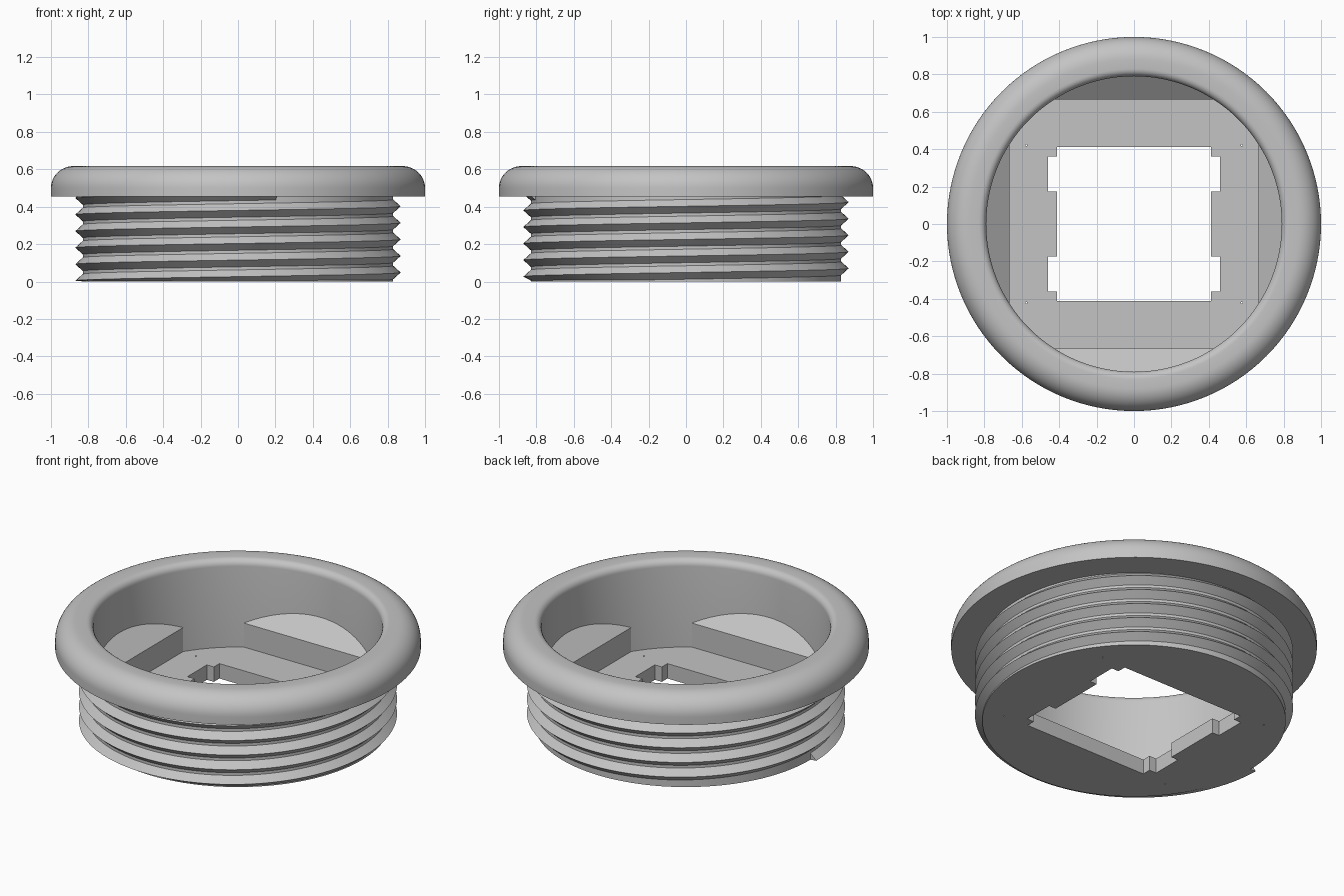
import bpy, bmesh, math

if "Cube" in bpy.data.objects:
    bpy.data.objects.remove(bpy.data.objects["Cube"], do_unlink=True)

STEPS = 128
BORE, ROOT, CREST = 0.79, 0.83, 0.87
FLOOR, LEDGE, SQUARE = 0.09, 0.235, 0.665
RIM_LOW, TOP = 0.455, 0.617
PITCH = 0.0885

grey = bpy.data.materials.new("plain grey")
grey.use_nodes = True
grey.diffuse_color = (0.55, 0.55, 0.55, 1)
grey.node_tree.nodes["Principled BSDF"].inputs["Base Color"].default_value = (0.55, 0.55, 0.55, 1)


def finish(name, bm):
    bmesh.ops.recalc_face_normals(bm, faces=bm.faces[:])
    mesh = bpy.data.meshes.new(name)
    bm.to_mesh(mesh)
    bm.free()
    obj = bpy.data.objects.new(name, mesh)
    bpy.context.collection.objects.link(obj)
    mesh.materials.append(grey)
    return obj


def activate(obj):
    bpy.ops.object.select_all(action='DESELECT')
    obj.select_set(True)
    bpy.context.view_layer.objects.active = obj


def smooth(obj):
    activate(obj)
    bpy.ops.object.shade_smooth_by_angle(angle=math.radians(30))


def polar(r, a, z):
    return (r * math.cos(a), r * math.sin(a), z)


def skin(bm, rings, closed):
    """Join consecutive rings of vertices with quads."""
    n = len(rings[0])
    for a, b in zip(rings, rings[1:]):
        for i in range(n if closed else n - 1):
            j = (i + 1) % n
            bm.faces.new((a[i], a[j], b[j], b[i]))


def fillet(cr, cz, rr, rz, start, end, count):
    """Elliptical arc in the profile plane, angles in degrees."""
    pts = []
    for i in range(count + 1):
        a = math.radians(start + (end - start) * i / count)
        pts.append((cr + rr * math.cos(a), cz + rz * math.sin(a)))
    return pts


def prism(name, outline, low, high):
    bm = bmesh.new()
    rings = [[bm.verts.new((x, y, z)) for x, y in outline] for z in (low, high)]
    skin(bm, rings, True)
    for ring in rings:
        bm.faces.new(ring)
    return finish(name, bm)


# Turned body: barrel, rounded flange, bore and floor
profile = [(ROOT, 0), (ROOT, RIM_LOW), (1, RIM_LOW)]
profile += fillet(0.88, 0.5, 0.12, TOP - 0.5, 0, 90, 12)
profile += fillet(BORE + 0.04, TOP - 0.04, 0.04, 0.04, 90, 180, 6)
profile += [(BORE, FLOOR)]
bm = bmesh.new()
rings = [[bm.verts.new(polar(r, math.tau * i / STEPS, z)) for i in range(STEPS)]
         for r, z in profile]
skin(bm, rings, True)
bm.faces.new(rings[0])
bm.faces.new(rings[-1])
body = finish("flanged_body", bm)


# Square opening with four side notches, and four pin holes
def cut(outline):
    cutter = prism("opening_cutter", outline, -0.1, 0.2)
    cutter.hide_render = True
    mod = body.modifiers.new("opening", 'BOOLEAN')
    mod.operation, mod.solver, mod.object = 'DIFFERENCE', 'EXACT', cutter
    activate(body)
    bpy.ops.object.modifier_apply(modifier=mod.name)
    bpy.data.objects.remove(cutter, do_unlink=True)


half, notch = 0.413, 0.46
quarter = [(half, 0.175), (notch, 0.175), (notch, 0.36), (half, 0.36), (half, half)]
right = [(x, -y) for x, y in reversed(quarter)] + quarter
cut(right + [(-x, -y) for x, y in right])
for sx in (-1, 1):
    for sy in (-1, 1):
        cut([(sx * 0.575 + dx, sy * 0.42 + dy)
             for dx, dy in ((-.004, -.004), (.004, -.004), (.004, .004), (-.004, .004))])
smooth(body)

# Sloped ledges around the square recess
reach = BORE + 0.015
spread = math.acos(SQUARE / reach)
for k, side in enumerate(("left", "back", "right", "front")):
    turn = k * math.pi / 2
    bm = bmesh.new()
    base, crown = [], []
    for i in range(25):
        a = spread * (i / 12 - 1)
        rise = 0.8 * (reach * math.cos(a) - SQUARE)
        base.append(bm.verts.new(polar(reach, turn + a, FLOOR - 0.02)))
        crown.append(bm.verts.new(polar(reach, turn + a, LEDGE + rise)))
    skin(bm, [base, crown], True)
    bm.faces.new(base)
    bm.faces.new(crown)
    smooth(finish(side + "_ledge", bm))

# Helical thread, trimmed level with the underside
bm = bmesh.new()
rings = []
for i in range(int(5.3 * STEPS)):
    a = math.pi + math.tau * i / STEPS
    z = 0.004 + PITCH * i / STEPS
    section = [(ROOT - 0.01, -0.045), (CREST, 0), (ROOT - 0.01, 0.045)]
    rings.append([bm.verts.new(polar(r, a, max(z + dz, 0))) for r, dz in section])
skin(bm, rings, True)
bm.faces.new(rings[0])
bm.faces.new(rings[-1])
smooth(finish("screw_thread", bm))
